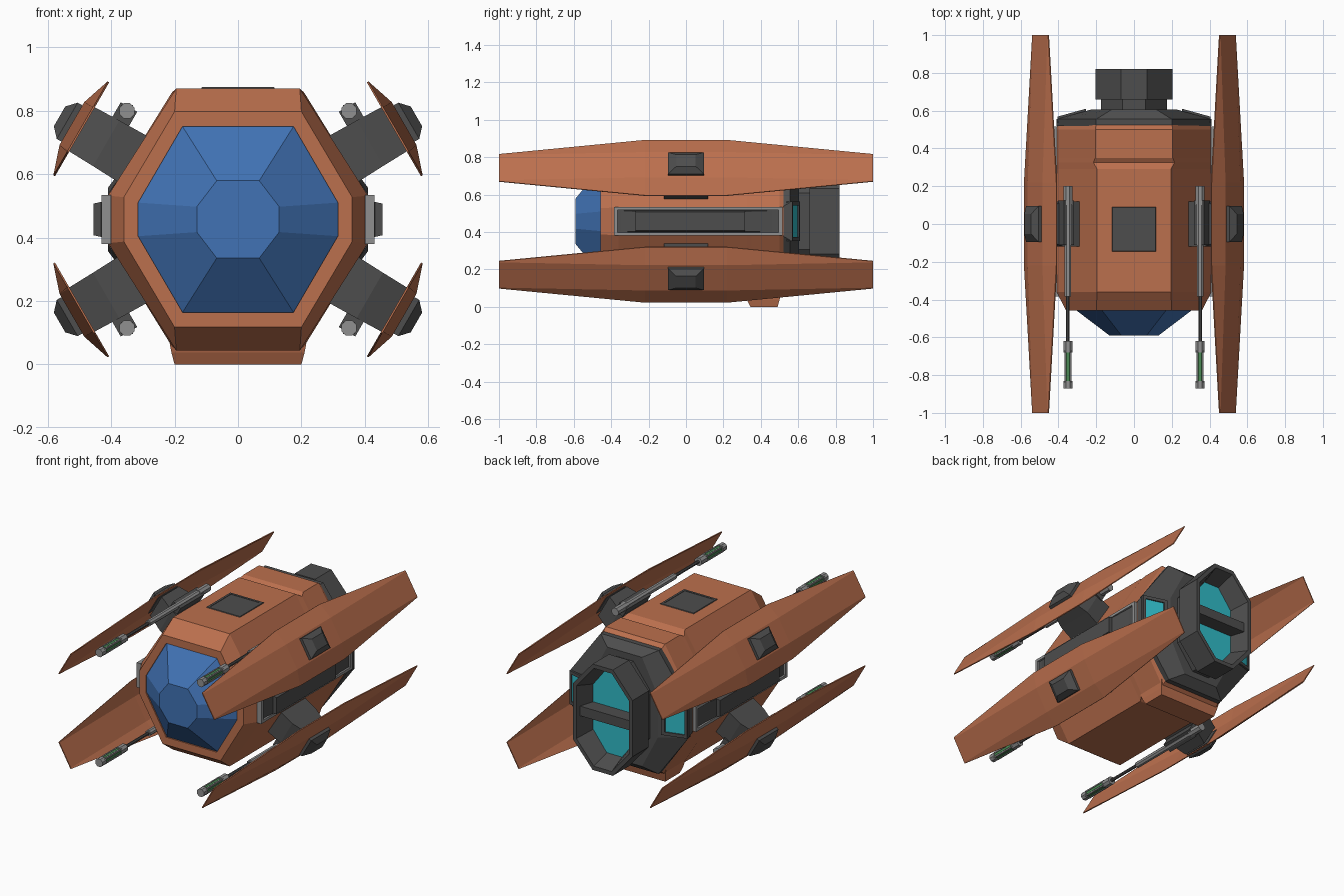
import bpy, bmesh
from math import cos, sin, pi, radians

if "Cube" in bpy.data.objects:
    bpy.data.objects.remove(bpy.data.objects["Cube"])

C = 0.4575  # height of the ship's axis
ONE, SIDES = [(1, 1)], [(1, 1), (-1, 1)]
QUAD = [(1, 1), (-1, 1), (1, -1), (-1, -1)]


def material(name, rgb):
    m = bpy.data.materials.new(name)
    m.diffuse_color = (*rgb, 1)
    m.use_nodes = True
    m.node_tree.nodes["Principled BSDF"].inputs["Base Color"].default_value = m.diffuse_color
    return m


ORANGE = material("orange_paint", (0.5, 0.16, 0.075))
BLUE = material("blue_glass", (0.053, 0.17, 0.46))
DARK = material("dark_metal", (0.075, 0.075, 0.075))
LIGHT = material("light_metal", (0.28, 0.28, 0.28))
CYAN = material("engine_glow", (0.03, 0.5, 0.58))
GREEN = material("green_coil", (0.07, 0.25, 0.09))


def loft(name, groups, mat, copies=ONE, cap=True):
    """Skin rings of points (x, y, height above axis); copies are x/z mirror signs."""
    bm = bmesh.new()
    for rings in groups:
        for sx, sz in copies:
            vs = [[bm.verts.new((sx * x, y, C + sz * z)) for x, y, z in r] for r in rings]
            for a, b in zip(vs, vs[1:]):
                for i in range(len(a)):
                    j = (i + 1) % len(a)
                    bm.faces.new((a[i], a[j], b[j], b[i]))
            if cap:
                bm.faces.new(vs[0])
                bm.faces.new(vs[-1])
    bmesh.ops.recalc_face_normals(bm, faces=bm.faces)
    me = bpy.data.meshes.new(name)
    bm.to_mesh(me)
    bm.free()
    me.materials.append(mat)
    ob = bpy.data.objects.new(name, me)
    bpy.context.collection.objects.link(ob)
    return ob


def octa(y, a, h, w, b):
    """Upright octagon: flat top half-width a at height h, flank at w, half-height b."""
    return [(x, y, z) for x, z in [(a, h), (w, b), (w, -b), (a, -h),
                                   (-a, -h), (-w, -b), (-w, b), (-a, h)]]


def rect_z(z, x, y0, y1):
    return [(-x, y0, z), (x, y0, z), (x, y1, z), (-x, y1, z)]


def rect_x(x, y0, y1, z0, z1):
    return [(x, y0, z0), (x, y1, z0), (x, y1, z1), (x, y0, z1)]


def limb(r, y, t):
    """Point on a wing arm: r outward at 30 degrees, t across it."""
    k = radians(30)
    return (r * cos(k) - t * sin(k), y, r * sin(k) + t * cos(k))


def rect_limb(r, y0, y1, t0, t1):
    return [limb(r, y, t) for y, t in [(y0, t0), (y1, t0), (y1, t1), (y0, t1)]]


def rod(y0, y1, rad, x=0.35, z=0.3425, n=8):
    return [[(x + rad * cos((i + .5) * 2 * pi / n), y, z + rad * sin((i + .5) * 2 * pi / n))
             for i in range(n)] for y in (y0, y1)]


# Hull shell with bevelled nose, a groove near the back and an open front rim
loft("hull", [[octa(-0.44, 0.175, 0.293, 0.315, 0.053), octa(-0.458, 0.175, 0.293, 0.315, 0.053),
               octa(-0.458, 0.2, 0.34, 0.36, 0.07), octa(-0.36, 0.195, 0.413, 0.41, 0.075),
               octa(0.29, 0.195, 0.413, 0.41, 0.075), octa(0.325, 0.215, 0.39, 0.41, 0.075),
               octa(0.35, 0.205, 0.405, 0.41, 0.075), octa(0.5, 0.205, 0.405, 0.41, 0.075),
               octa(0.53, 0.2, 0.38, 0.405, 0.075)]], ORANGE)

# Cockpit glass
loft("cockpit_glass", [[octa(-0.45, 0.175, 0.293, 0.315, 0.053),
                        octa(-0.59, 0.067, 0.122, 0.13, 0.04)]], BLUE)

# Belly step under the back
loft("belly_step", [[rect_z(-0.34, 0.225, 0.3, 0.52), rect_z(-0.42, 0.21, 0.325, 0.5),
                     rect_z(-C, 0.2, 0.345, 0.49)]], ORANGE)

# Roof hatch with a raised rim and sunken panel
loft("roof_hatch_rim", [[rect_z(0.41, 0.118, -0.148, 0.092), rect_z(0.417, 0.114, -0.144, 0.088),
                         rect_z(0.417, 0.1, -0.13, 0.074), rect_z(0.411, 0.1, -0.13, 0.074)]],
     DARK, cap=False)
loft("roof_hatch_panel", [[rect_z(0.405, 0.1, -0.13, 0.074),
                           rect_z(0.4145, 0.1, -0.13, 0.074)]], DARK)

# Rear plate, engine neck and hollow nozzle
loft("rear_plate", [[octa(0.52, 0.2, 0.385, 0.41, 0.08), octa(0.555, 0.2, 0.385, 0.41, 0.1),
                     octa(0.605, 0.12, 0.34, 0.23, 0.13)]], DARK)
loft("engine_neck", [[octa(0.59, 0.06, 0.3, 0.175, 0.15),
                      octa(0.67, 0.06, 0.3, 0.175, 0.15)]], DARK)
loft("engine_nozzle", [[octa(0.66, 0.05, 0.28, 0.16, 0.14), octa(0.66, 0.07, 0.33, 0.205, 0.175),
                        octa(0.82, 0.07, 0.33, 0.205, 0.175), octa(0.82, 0.062, 0.305, 0.182, 0.165),
                        octa(0.70, 0.052, 0.26, 0.145, 0.14)]], DARK, cap=False)
loft("engine_glow_disc", [[octa(0.66, 0.055, 0.27, 0.15, 0.142),
                           octa(0.705, 0.055, 0.27, 0.15, 0.142)]], CYAN)
loft("engine_divider", [[rect_z(-0.03, 0.18, 0.69, 0.795), rect_z(0.03, 0.18, 0.69, 0.795)]], DARK)

# Glowing vents on the slanted shoulders of the rear plate
def vent(d, x0, x1, z):
    y = lambda x: 0.605 - (x - 0.23) * 0.05 / 0.18 + d
    return [(x0, y(x0), -z), (x1, y(x1), -z), (x1, y(x1), z), (x0, y(x0), z)]


loft("rear_vent_frames", [[vent(-0.02, 0.255, 0.405, 0.105), vent(0.012, 0.255, 0.405, 0.105),
                           vent(0.012, 0.275, 0.39, 0.085), vent(-0.02, 0.275, 0.39, 0.085)]],
     DARK, SIDES, cap=False)
loft("rear_vent_glow", [[vent(-0.02, 0.275, 0.39, 0.085), vent(0.004, 0.275, 0.39, 0.085)]],
     CYAN, SIDES)

# Flank intake: light frame, dark bed and raised block
loft("flank_frames", [[rect_x(0.4, -0.385, 0.515, -0.077, 0.077),
                       rect_x(0.43, -0.385, 0.515, -0.077, 0.077),
                       rect_x(0.43, -0.365, 0.495, -0.06, 0.06),
                       rect_x(0.412, -0.365, 0.495, -0.06, 0.06)]], LIGHT, SIDES, cap=False)
loft("flank_beds", [[rect_x(0.4, -0.37, 0.5, -0.062, 0.062),
                     rect_x(0.418, -0.37, 0.5, -0.062, 0.062)]], DARK, SIDES)
loft("flank_blocks", [[rect_x(0.415, -0.36, 0.49, -0.057, 0.057),
                       rect_x(0.432, -0.27, 0.315, -0.055, 0.055),
                       rect_x(0.456, -0.27, 0.315, -0.05, 0.05)]], DARK, SIDES)

# Four wing arms in two steps
loft("wing_arms", [[rect_limb(0.36, -0.118, 0.118, -0.088, 0.085),
                    rect_limb(0.48, -0.118, 0.118, -0.083, 0.083),
                    rect_limb(0.585, -0.085, 0.085, -0.08, 0.08)]], DARK, QUAD)

# Four folded wings: a bowed centre strip with tapering flaps
def wing_ring(y, edge, crease, bulge):
    prof = [(-edge, 0), (-crease, bulge), (crease, bulge), (edge, 0)]
    return ([limb(0.574 + b, y, t) for t, b in prof] +
            [limb(0.568 + b, y, t) for t, b in reversed(prof)])


loft("wings", [[wing_ring(-1, 0.084, 0.078, 0), wing_ring(-0.22, 0.171, 0.078, 0.031),
                wing_ring(0.22, 0.171, 0.078, 0.031), wing_ring(1, 0.084, 0.078, 0)]], ORANGE, QUAD)

# Hubs on the outer wing faces
loft("wing_hubs", [[rect_limb(0.595, -0.095, 0.095, -0.066, 0.066),
                    rect_limb(0.622, -0.095, 0.095, -0.066, 0.066),
                    rect_limb(0.65, -0.052, 0.052, -0.036, 0.036)]], DARK, QUAD)

# Cannons: bracket, breech, barrel and muzzle with green coils
loft("cannon_brackets", [[rect_limb(0.445, -0.11, 0.125, 0.07, 0.135),
                          rect_limb(0.505, -0.11, 0.125, 0.07, 0.135)]], DARK, QUAD)
loft("cannon_breeches", [rod(0.1, 0.2, 0.025)], LIGHT, QUAD)
loft("cannon_sleeves", [rod(-0.385, 0.12, 0.019)], LIGHT, QUAD)
loft("cannon_barrels", [rod(-0.63, -0.37, 0.01)], DARK, QUAD)
loft("cannon_muzzle_rings", [rod(-0.68, -0.62, 0.026), rod(-0.87, -0.83, 0.026)], LIGHT, QUAD)
loft("cannon_coils", [rod(-0.84, -0.67, 0.019)], GREEN, QUAD)
loft("cannon_muzzle_ribs", [rod(-0.84, -0.67, 0.006, 0.35 + 0.02 * cos(a * pi / 2 + pi / 4),
                                0.3425 + 0.02 * sin(a * pi / 2 + pi / 4), 4) for a in range(4)],
     LIGHT, QUAD)
